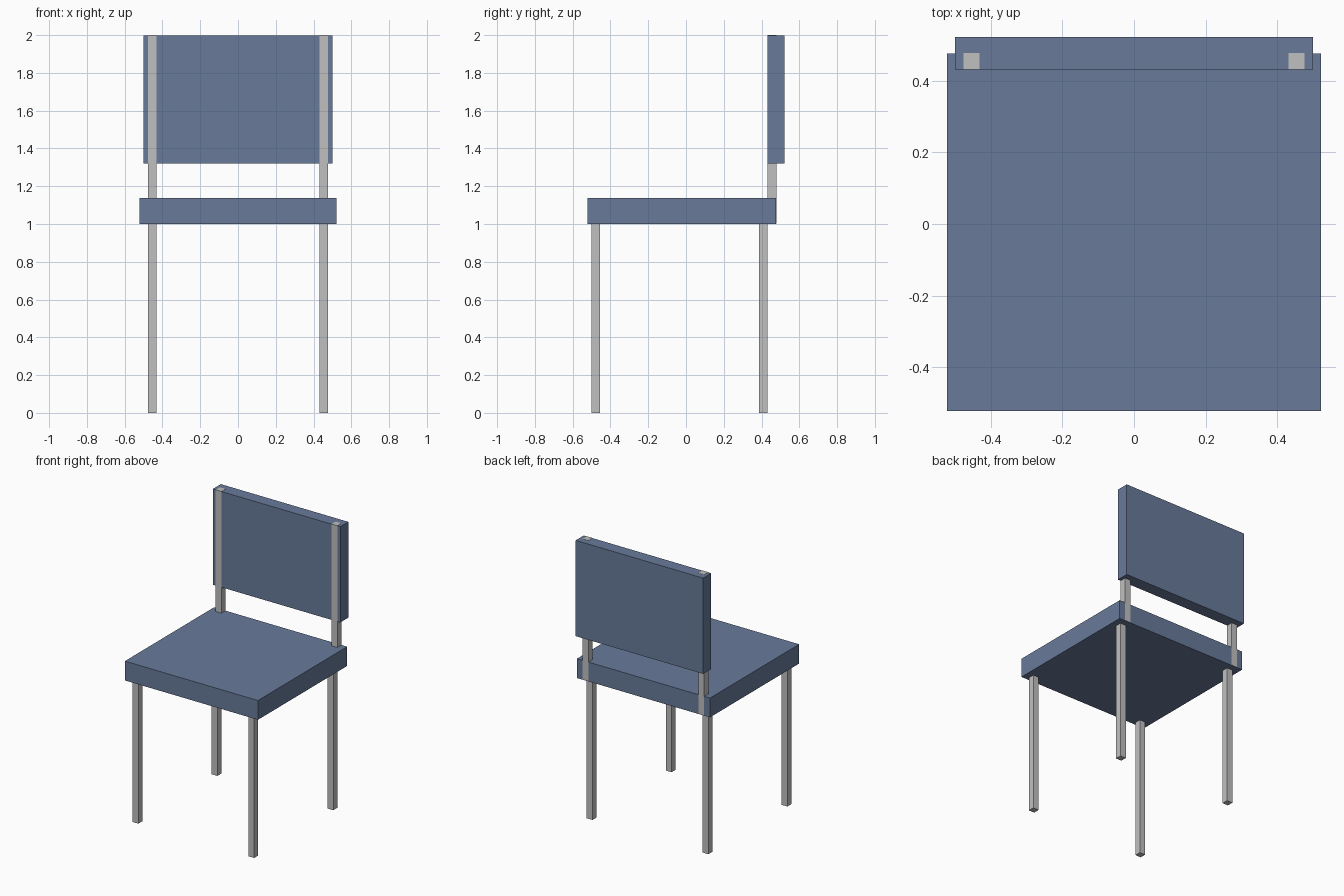
import bpy

cube = bpy.data.objects.get("Cube")
if cube:
    bpy.data.objects.remove(cube, do_unlink=True)


def material(name, rgb):
    mat = bpy.data.materials.new(name)
    mat.use_nodes = True
    mat.diffuse_color = (*rgb, 1)
    mat.node_tree.nodes["Principled BSDF"].inputs["Base Color"].default_value = (*rgb, 1)
    return mat


def box(name, x, y, z, mat):
    """Box spanning the given (low, high) range on each axis."""
    spans = (x, y, z)
    bpy.ops.mesh.primitive_cube_add(size=1)
    ob = bpy.context.object
    ob.name = ob.data.name = name
    size = [hi - lo for lo, hi in spans]
    centre = [(hi + lo) / 2 for lo, hi in spans]
    for v in ob.data.vertices:
        v.co = [c * s for c, s in zip(v.co, size)]
    ob.location = centre
    ob.data.materials.append(mat)
    return ob


blue = material("slate blue", (0.138, 0.195, 0.323))
silver = material("silver grey", (0.527, 0.527, 0.527))

# Cushion and backrest
box("seat", (-0.522, 0.522), (-0.522, 0.477), (1.0, 1.137), blue)
box("backrest", (-0.5, 0.5), (0.432, 0.522), (1.32, 1.999), blue)

# Square legs and backrest posts, one set per side
LIP = 0.001  # posts sit slightly proud of the panels they are set into
for side, (lo, hi) in {"left": (0.432, 0.477), "right": (-0.477, -0.432)}.items():
    box(f"front_leg_{side}", (lo, hi), (-0.5, -0.455), (0, 1.0), silver)
    box(f"back_leg_{side}", (lo, hi), (0.386, 0.431), (0, 1.0), silver)
    box(f"back_post_{side}", (lo, hi), (0.432 - LIP, 0.477 + LIP), (1.002, 2.0), silver)
